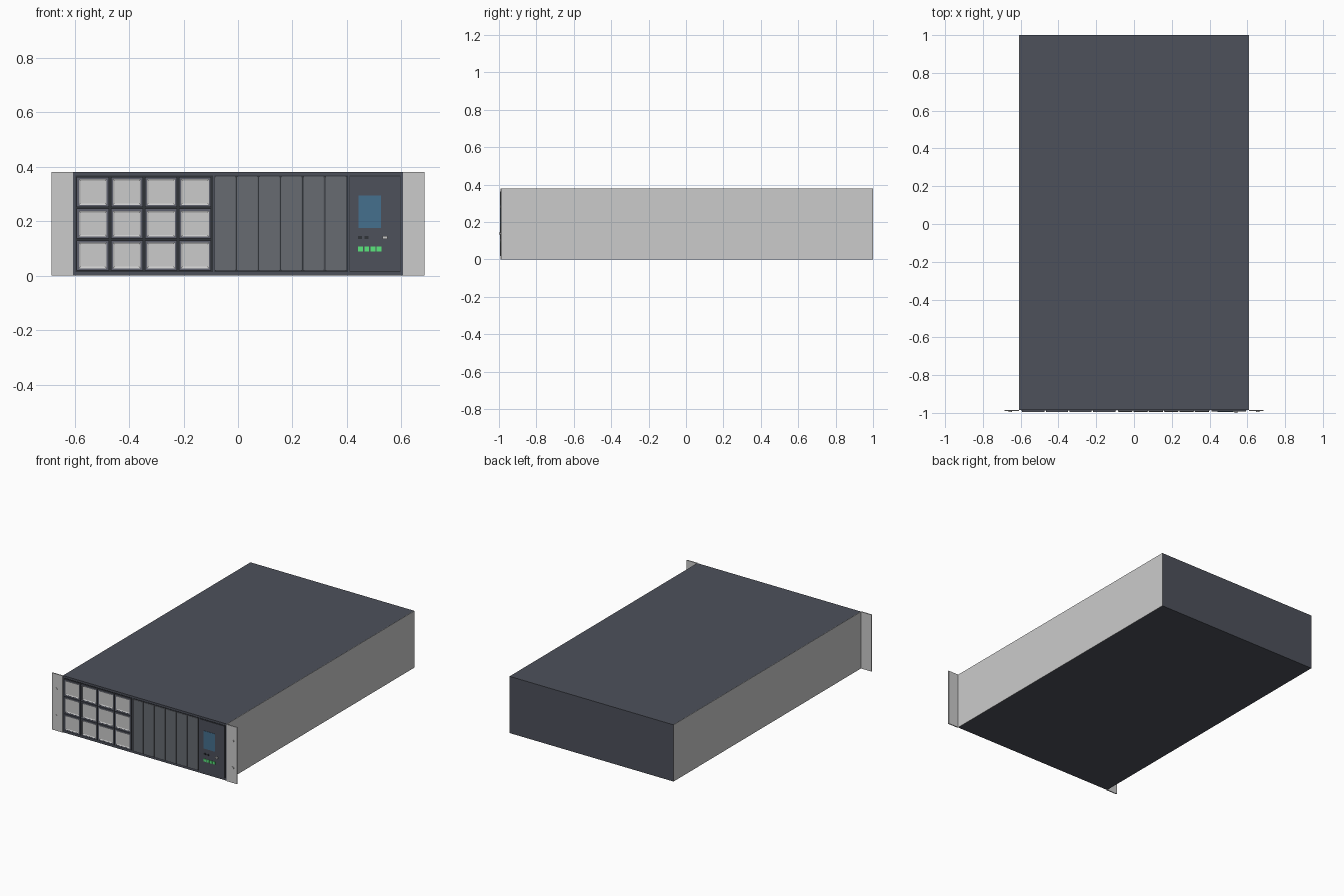
import bpy, bmesh, math

if "Cube" in bpy.data.objects:
    bpy.data.objects.remove(bpy.data.objects["Cube"])


def material(name, r, g, b):
    m = bpy.data.materials.new(name)
    m.diffuse_color = (r, g, b, 1)
    m.use_nodes = True
    m.node_tree.nodes["Principled BSDF"].inputs["Base Color"].default_value = m.diffuse_color
    return m


CHASSIS = material("chassis_dark", 0.075, 0.082, 0.105)
TRIM = material("trim_black", 0.03, 0.033, 0.04)
CARRIER = material("carrier_slate", 0.11, 0.118, 0.15)
BLANK = material("blank_grey", 0.135, 0.145, 0.165)
SCREEN = material("screen_blue", 0.06, 0.16, 0.27)
GREEN = material("led_green", 0.1, 0.8, 0.2)


def box(name, x, y, z, mat=None, inset=0, push=0):
    """Box from (min, max) ranges; optionally inset the front face and push it back."""
    bm = bmesh.new()
    bmesh.ops.create_cube(bm, size=1)
    for v in bm.verts:
        v.co = [r[0] + (c + 0.5) * (r[1] - r[0]) for c, r in zip(v.co, (x, y, z))]
    if inset:
        bm.normal_update()
        front = min(bm.faces, key=lambda f: f.calc_center_median().y)
        bmesh.ops.inset_region(bm, faces=[front], thickness=inset)
        for v in front.verts:
            v.co.y += push
    me = bpy.data.meshes.new(name)
    bm.to_mesh(me)
    bm.free()
    if mat:
        me.materials.append(mat)
    ob = bpy.data.objects.new(name, me)
    bpy.context.collection.objects.link(ob)
    return ob


def frame(name, x, z, w, y, mat):
    """Rectangular rim of four bars with width w."""
    box(name + "_left", (x[0], x[0] + w), y, z, mat)
    box(name + "_right", (x[1] - w, x[1]), y, z, mat)
    inner = (x[0] + w, x[1] - w)
    box(name + "_bottom", inner, y, (z[0], z[0] + w), mat)
    box(name + "_top", inner, y, (z[1] - w, z[1]), mat)


W, H, F = 0.608, 0.38, -0.986

# Chassis body with grey side sheets
box("chassis", (-W + 0.002, W - 0.002), (F, 1), (0, H), CHASSIS)
for side, s in (("left", -1), ("right", 1)):
    box(side + "_side_sheet", sorted((s * (W - 0.002), s * W)), (F, 1), (0, H))
    # Rack ears with two screws each
    box(side + "_rack_ear", sorted((s * W, s * 0.685)), (F - 0.005, F + 0.002), (0, H))
    for i, z in enumerate((0.1, 0.28)):
        bpy.ops.mesh.primitive_cylinder_add(
            vertices=16, radius=0.009, depth=0.005,
            location=(s * 0.655, F - 0.006, z), rotation=(math.pi / 2, 0, 0))
        bpy.context.object.name = f"{side}_ear_screw_{i}"
        bpy.ops.object.shade_smooth_by_angle()

# Drive bay: black backing, 4 x 3 carriers with dished grey faces
box("drive_bay_back", (-0.597, -0.092), (F - 0.002, F), (0.014, 0.367), TRIM)
for c in range(4):
    for r in range(3):
        x, z = -0.592 + c * 0.125, 0.019 + r * 0.1165
        n = f"drive_{c}_{r}"
        frame(n + "_rim", (x, x + 0.118), (z, z + 0.11), 0.008, (F - 0.008, F - 0.002), CARRIER)
        box(n + "_face", (x + 0.008, x + 0.110), (F - 0.007, F - 0.002),
            (z + 0.008, z + 0.102), None, 0.008, 0.003)

# Blanking plates
box("blank_bay_back", (-0.087, 0.403), (F - 0.002, F), (0.014, 0.367), TRIM)
for i in range(6):
    x = -0.085 + i * 0.0812
    box(f"blank_plate_{i}", (x, x + 0.077), (F - 0.007, F - 0.002),
        (0.018, 0.364), BLANK, 0.003, -0.001)

# Control panel with screen, buttons, knob and lights
box("control_back", (0.409, 0.596), (F - 0.002, F), (0.014, 0.367), TRIM)
box("control_panel", (0.411, 0.594), (F - 0.006, F - 0.002), (0.017, 0.364), CHASSIS)
P = F - 0.006
box("screen", (0.442, 0.525), (P - 0.002, P), (0.175, 0.294), SCREEN)
for i in range(2):
    x = 0.441 + i * 0.023
    box(f"button_{i}", (x, x + 0.015), (P - 0.003, P), (0.134, 0.145), TRIM)
box("toggle", (0.531, 0.548), (-1, P), (0.134, 0.145))
for i in range(4):
    x = 0.441 + i * 0.0225
    box(f"status_light_{i}", (x, x + 0.018), (P - 0.003, P), (0.089, 0.107), GREEN)
